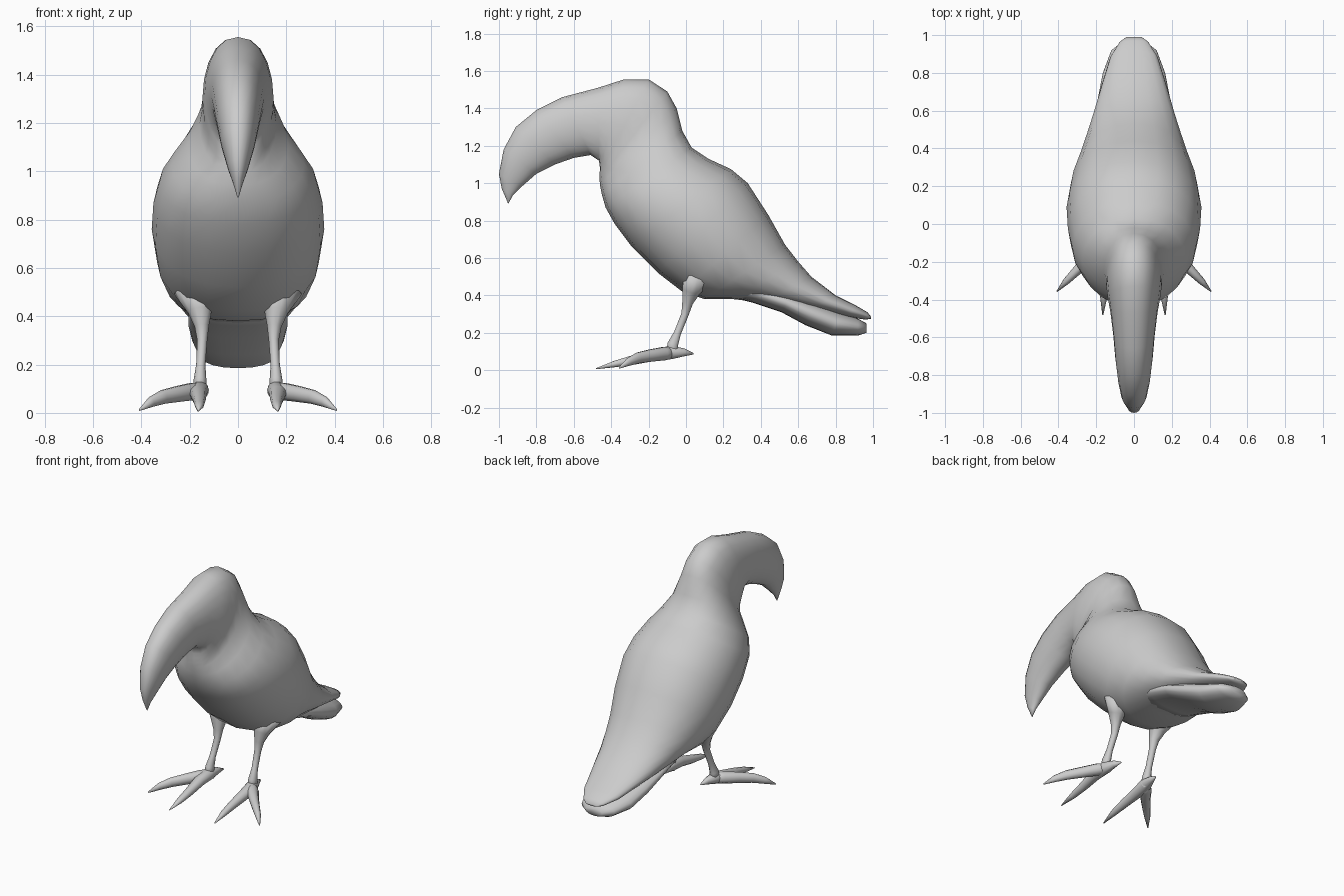
import bpy, bmesh, math
from mathutils import Vector

SIDES = 20


def loft(name, rings, mirror=False):
    """Skin a list of equal-length point rings and close both ends."""
    bm = bmesh.new()
    loops = [[bm.verts.new(p) for p in ring] for ring in rings]
    for a, b in zip(loops, loops[1:]):
        n = len(a)
        for i in range(n):
            j = (i + 1) % n
            bm.faces.new((a[i], a[j], b[j], b[i]))
    for end in (loops[0], loops[-1]):
        bm.faces.new(end)
    bmesh.ops.recalc_face_normals(bm, faces=bm.faces)
    me = bpy.data.meshes.new(name)
    bm.to_mesh(me)
    bm.free()
    me.shade_smooth()
    ob = bpy.data.objects.new(name, me)
    bpy.context.collection.objects.link(ob)
    if mirror:
        ob.modifiers.new("mirror", 'MIRROR')
    return ob


def section(ty, tz, by, bz, half_width, power=0.88):
    """Rounded ring spanning a top and a bottom profile point (y, z)."""
    top, bottom = Vector((0, ty, tz)), Vector((0, by, bz))
    mid, up = (top + bottom) / 2, (top - bottom) / 2
    ring = []
    for i in range(SIDES):
        a = 2 * math.pi * i / SIDES
        s = math.sin(a)
        x = half_width * math.copysign(abs(s) ** power, s)
        ring.append(mid + up * math.cos(a) + Vector((x, 0, 0)))
    return ring


def limb(name, path, n=10):
    """Tapered tube along (x, y, z, side radius, upper radius), mirrored in x."""
    pts = [Vector(p[:3]) for p in path]
    ref = Vector((0, 0, 1))
    if abs((pts[-1] - pts[0]).normalized().z) > 0.7:
        ref = Vector((0, -1, 0))
    rings = []
    for i, p in enumerate(path):
        t = (pts[min(i + 1, len(pts) - 1)] - pts[max(i - 1, 0)]).normalized()
        side = t.cross(ref).normalized()
        up = side.cross(t)
        rings.append([pts[i] + side * p[3] * math.cos(2 * math.pi * k / n)
                      + up * p[4] * math.sin(2 * math.pi * k / n) for k in range(n)])
    return loft(name, rings, mirror=True)


# beak, head, body and folded wing tips in one continuous skin
body = [
    (-.953, .895, -.950, .89, .003),
    (-.985, .97, -.925, .935, .02),
    (-1.0, 1.05, -.88, .98, .042),
    (-.975, 1.18, -.80, 1.05, .07),
    (-.91, 1.30, -.70, 1.10, .087),
    (-.80, 1.39, -.60, 1.135, .10),
    (-.66, 1.46, -.51, 1.15, .11),
    (-.47, 1.51, -.465, 1.12, .125),
    (-.33, 1.555, -.46, 1.08, .138),
    (-.20, 1.555, -.462, 1.05, .147),
    (-.10, 1.49, -.462, 1.02, .148),
    (-.05, 1.40, -.46, .99, .16),
    (-.02, 1.28, -.45, .94, .21),
    (.03, 1.19, -.43, .87, .275),
    (.12, 1.13, -.38, .78, .325),
    (.24, 1.075, -.29, .66, .35),
    (.33, 1.00, -.15, .52, .357),
    (.44, .83, -.02, .42, .335),
    (.53, .67, .10, .38, .295),
    (.60, .58, .25, .38, .26),
    (.67, .50, .42, .36, .225),
    (.80, .40, .68, .325, .17),
    (.91, .345, .86, .285, .125),
    (.97, .31, .96, .27, .075),
    (.99, .285, .99, .275, .04),
]
loft("body", [section(*s) for s in body])

# tail feathers beneath the wing tips
tail = [
    (.25, .52, .20, .40, .17),
    (.42, .46, .36, .36, .205),
    (.56, .41, .51, .31, .205),
    (.70, .36, .64, .24, .19),
    (.82, .31, .78, .185, .165),
    (.92, .275, .92, .185, .12),
    (.965, .25, .965, .20, .06),
]
loft("tail", [section(*s) for s in tail])

# legs
limb("legs", [
    (.165, .06, .50, .10, .08),
    (.158, .025, .42, .05, .05),
    (.15, .008, .36, .03, .03),
    (.148, -.005, .30, .021, .021),
    (.154, -.045, .20, .019, .02),
    (.157, -.07, .14, .026, .03),
    (.158, -.075, .085, .03, .035),
])

# two long front toes, with the inner one running back into the heel spur
limb("inner_toes", [
    (.135, .04, .088, .004, .004),
    (.145, -.01, .095, .02, .022),
    (.158, -.08, .095, .038, .038),
    (.165, -.17, .08, .036, .032),
    (.160, -.28, .055, .027, .027),
    (.160, -.38, .033, .02, .018),
    (.165, -.48, .008, .003, .003),
])
limb("outer_toes", [
    (.14, -.06, .095, .025, .03),
    (.19, -.12, .088, .038, .037),
    (.25, -.19, .078, .03, .034),
    (.31, -.255, .066, .024, .03),
    (.36, -.305, .045, .018, .022),
    (.408, -.357, .012, .003, .004),
])
